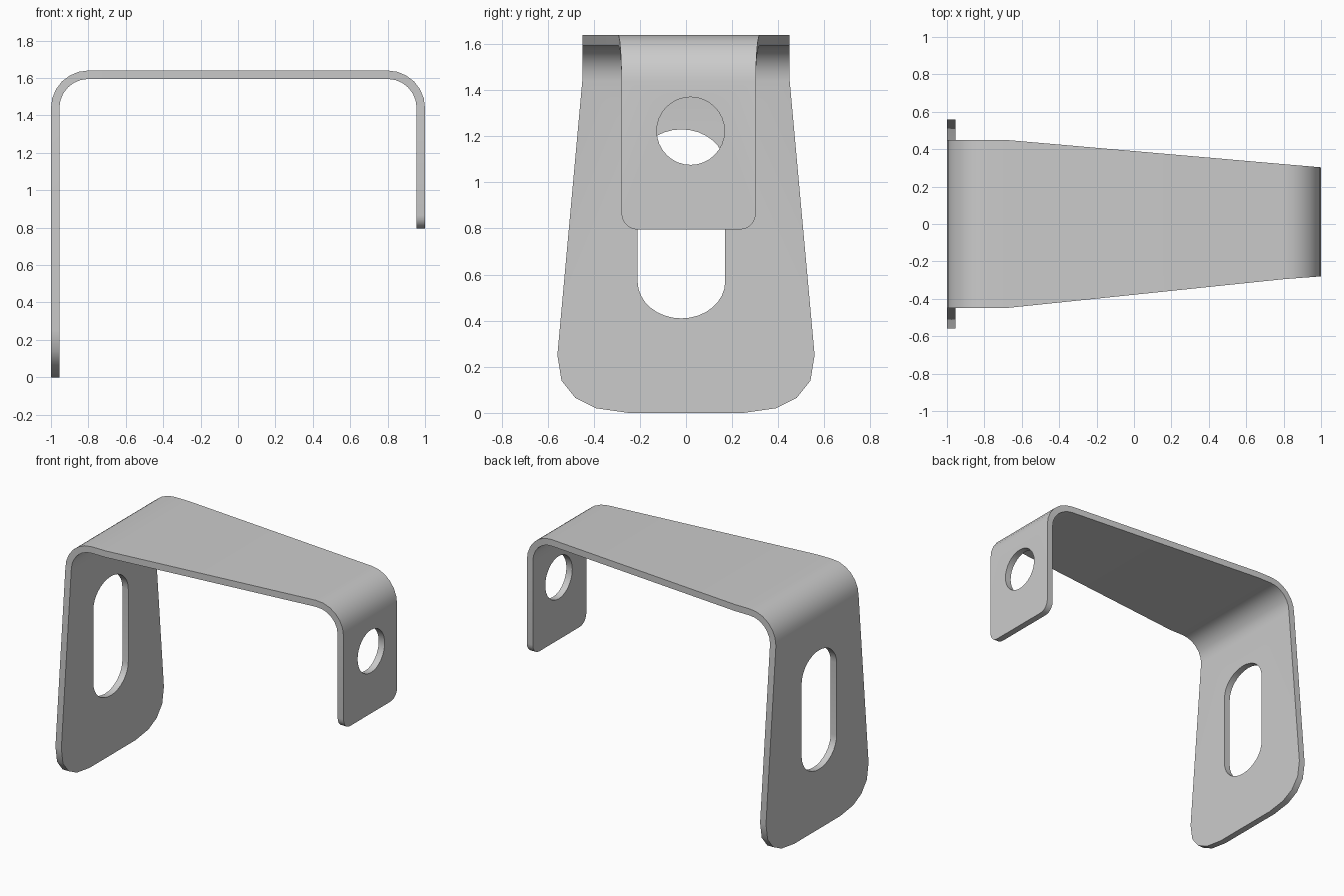
import bpy, bmesh
from math import sin, cos, pi, radians

if "Cube" in bpy.data.objects:
    bpy.data.objects.remove(bpy.data.objects["Cube"])

T, R, TOP = 0.045, 0.2, 1.64      # sheet thickness, outer bend radius, top height
CX, CZ = 1 - R, TOP - R           # bend centre

# Stations along the sheet: (outer x, outer z, inner x, inner z, y min, y max)
stations = []

# Wide left leg with rounded foot
for z, w in [(0, .25), (.02, .39), (.065, .48), (.14, .54), (.25, .558)]:
    stations.append((-1, z, -1 + T, z, -w, w))


def bend(side, angles, width):
    for a in angles:
        c, s = cos(radians(a)) * side, sin(radians(a))
        ri = R - T
        x = side * CX + R * c
        lo, hi = width(x)
        stations.append((x, CZ + R * s, side * CX + ri * c, CZ + ri * s, lo, hi))


def taper(x):
    t = (x - CX) / (1 - CX)
    return -.295 + .015 * t, .32 - .017 * t


# Left bend, top strap, right bend
bend(-1, range(0, 91, 15), lambda x: (-.45, .45))
stations.append((-.69, TOP, -.69, TOP - T, -.45, .45))
bend(1, range(90, -1, -15), taper)

# Narrow right tab with rounded lower corners
r, zb = .07, .795
for i in range(6):
    a = i / 5 * pi / 2
    inset, z = r * (1 - cos(a)), zb + r * (1 - sin(a))
    stations.append((1, z, 1 - T, z, -.28 + inset, .303 - inset))


def add_object(name, bm):
    bmesh.ops.recalc_face_normals(bm, faces=bm.faces)
    mesh = bpy.data.meshes.new(name)
    bm.to_mesh(mesh)
    bm.free()
    obj = bpy.data.objects.new(name, mesh)
    bpy.context.collection.objects.link(obj)
    return obj


# Loft the rectangular section through the stations
bm = bmesh.new()
rings = [[bm.verts.new(p) for p in ((xo, lo, zo), (xo, hi, zo), (xi, hi, zi), (xi, lo, zi))]
         for xo, zo, xi, zi, lo, hi in stations]
for a, b in zip(rings, rings[1:]):
    for k in range(4):
        n = (k + 1) % 4
        bm.faces.new((a[k], a[n], b[n], b[k]))
bm.faces.new(rings[0])
bm.faces.new(rings[-1])
bracket = add_object("bent_bracket", bm)


# Round or slotted hole through a vertical leg
def cut_hole(name, x, y, z, ry, rz, straight):
    bm = bmesh.new()
    pts = []
    for end, start in ((1, 0), (-1, pi)):
        for i in range(17):
            if straight == 0 and i == 16:
                continue
            a = start + pi * i / 16
            pts.append((x - .1, y + ry * cos(a), z + end * straight + rz * sin(a)))
    face = bm.faces.new([bm.verts.new(p) for p in pts])
    ext = bmesh.ops.extrude_face_region(bm, geom=[face])
    moved = [v for v in ext["geom"] if isinstance(v, bmesh.types.BMVert)]
    bmesh.ops.translate(bm, verts=moved, vec=(.2, 0, 0))
    if face.is_valid and len([f for f in bm.faces if len(f.verts) > 4]) < 2:
        bm.faces.new([v for v in bm.verts if v not in moved])
    cutter = add_object(name, bm)
    cutter.hide_render = True
    mod = bracket.modifiers.new(name, "BOOLEAN")
    mod.operation, mod.solver, mod.object = "DIFFERENCE", "EXACT", cutter
    bpy.context.view_layer.objects.active = bracket
    bpy.ops.object.modifier_apply(modifier=name)
    bpy.data.objects.remove(cutter)


cut_hole("leg_slot_cutter", -1 + T / 2, -.02, .82, .19, .16, .25)
cut_hole("tab_hole_cutter", 1 - T / 2, .02, 1.223, .147, .147, 0)

# Smooth bends, crisp sheet edges
bpy.ops.object.select_all(action="DESELECT")
bracket.select_set(True)
bpy.context.view_layer.objects.active = bracket
bpy.ops.object.shade_smooth_by_angle(angle=radians(30))
